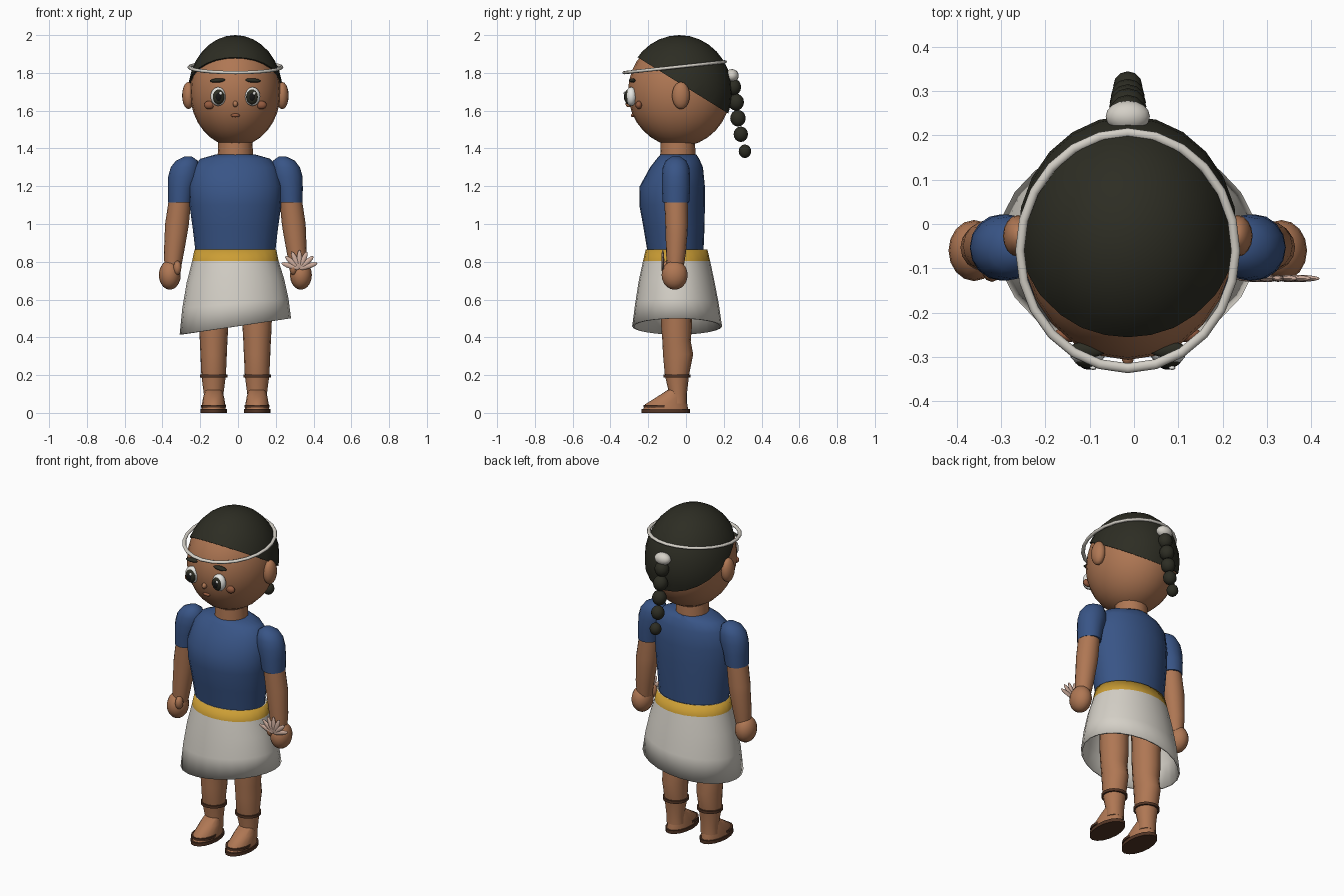
import bpy, bmesh, math
from mathutils import Matrix, Vector

if "Cube" in bpy.data.objects:
    bpy.data.objects.remove(bpy.data.objects["Cube"])

CX = -0.014  # body's symmetry plane


def mat(name, r, g, b):
    m = bpy.data.materials.new(name)
    m.diffuse_color = (r, g, b, 1)
    m.use_nodes = True
    m.node_tree.nodes["Principled BSDF"].inputs["Base Color"].default_value = m.diffuse_color
    return m


SKIN = mat("skin", 0.43, 0.185, 0.088)
BLUSH = mat("blush", 0.30, 0.105, 0.05)
HAIR = mat("hair black", 0.026, 0.026, 0.017)
BLUE = mat("shirt blue", 0.04, 0.09, 0.24)
CLOTH = mat("cloth white", 0.66, 0.63, 0.57)
GOLD = mat("belt gold", 0.60, 0.34, 0.035)
BROWN = mat("sandal brown", 0.085, 0.035, 0.018)
PETAL = mat("petal pink", 0.62, 0.42, 0.34)
WHITE = mat("eye white", 0.80, 0.80, 0.77)
PUPIL = mat("pupil black", 0.008, 0.008, 0.008)


def finish(name, bm, *mats):
    bmesh.ops.recalc_face_normals(bm, faces=bm.faces)
    me = bpy.data.meshes.new(name)
    bm.to_mesh(me)
    bm.free()
    for m in mats:
        me.materials.append(m)
    ob = bpy.data.objects.new(name, me)
    bpy.context.collection.objects.link(ob)
    return ob


def ball_mesh(loc, radii, rot_y=0, seg=16, rings=10):
    bm = bmesh.new()
    M = Matrix.Translation(loc) @ Matrix.Rotation(rot_y, 4, 'Y') @ Matrix.Diagonal((*radii, 1))
    bmesh.ops.create_uvsphere(bm, u_segments=seg, v_segments=rings, radius=1, matrix=M)
    return bm


def ball(name, loc, radii, m, **kw):
    return finish(name, ball_mesh(loc, radii, **kw), m)


def loft_mesh(rows, seg=16, caps=True):
    """rows: (centre x, centre y, z, radius x, radius y)"""
    bm = bmesh.new()
    rings = []
    for cx, cy, z, rx, ry in rows:
        rings.append([bm.verts.new((cx + rx * math.cos(2 * math.pi * i / seg),
                                    cy + ry * math.sin(2 * math.pi * i / seg), z))
                      for i in range(seg)])
    for a, b in zip(rings, rings[1:]):
        for i in range(seg):
            j = (i + 1) % seg
            bm.faces.new((a[i], a[j], b[j], b[i]))
    if caps:
        bm.faces.new(rings[0])
        bm.faces.new(rings[-1])
    return bm


def loft(name, rows, m, **kw):
    return finish(name, loft_mesh(rows, **kw), m)


# Head, neck and hair cap cut by a sloping plane
HC = Vector((CX, -0.035, 1.70))
ball("head", HC, (0.24, 0.272, 0.29), SKIN, seg=24, rings=16)
loft("neck", [(CX, -0.043, 1.33, 0.095, 0.095), (CX, -0.043, 1.45, 0.09, 0.09)], SKIN)
bm = ball_mesh(HC, (0.25, 0.28, 0.30), seg=24, rings=16)
cut = bmesh.ops.bisect_plane(bm, geom=bm.verts[:] + bm.edges[:] + bm.faces[:],
                             plane_co=(0, -0.26, 1.885), plane_no=(0, 0.62, 1), clear_inner=True)
bmesh.ops.holes_fill(bm, edges=[e for e in bm.edges if e.is_boundary], sides=0)
finish("hair_cap", bm, HAIR)

# Braid and its tie
ball("braid_tie", (CX, 0.243, 1.785), (0.05, 0.036, 0.035), CLOTH)
for i, (y, z, r) in enumerate([(0.25, 1.725, 0.042), (0.265, 1.645, 0.042), (0.275, 1.56, 0.041),
                               (0.29, 1.475, 0.038), (0.312, 1.385, 0.033)]):
    ball(f"braid_{i}", (CX, y, z), (r, r, r + 0.003), HAIR, seg=12, rings=8)

# Headband, higher at the back
bpy.ops.mesh.primitive_torus_add(major_segments=24, minor_segments=8, major_radius=0.262,
                                 minor_radius=0.011, location=(CX, -0.06, 1.83),
                                 rotation=(0.107, 0, 0))
band = bpy.context.object
band.name = "headband"
band.scale = (0.93, 1.02, 0.8)
band.data.materials.append(CLOTH)

# Face
ball("nose", (CX, -0.302, 1.635), (0.014, 0.018, 0.017), SKIN, seg=10, rings=8)
ball("mouth", (CX, -0.281, 1.575), (0.024, 0.011, 0.010), BLUSH, seg=12, rings=8)

for side, label in ((-1, "left"), (1, "right")):
    def X(d):
        return CX + side * d

    # Eye, iris, pupil, glint, brow, cheek, ear
    ball(f"eye_{label}", (X(0.091), -0.290, 1.675), (0.041, 0.030, 0.050), WHITE)
    ball(f"iris_{label}", (X(0.089), -0.306, 1.673), (0.032, 0.020, 0.040), HAIR)
    ball(f"pupil_{label}", (X(0.089), -0.314, 1.673), (0.020, 0.015, 0.026), PUPIL)
    ball(f"glint_{label}", (X(0.089) + 0.011, -0.325, 1.692), (0.008, 0.005, 0.009), WHITE, seg=8, rings=6)
    ball(f"brow_{label}", (X(0.092), -0.284, 1.76), (0.044, 0.018, 0.011), HAIR, rot_y=side * 0.06, seg=12, rings=8)
    ball(f"cheek_{label}", (X(0.138), -0.250, 1.63), (0.028, 0.018, 0.022), BLUSH, seg=12, rings=8)
    ball(f"ear_{label}", (X(0.248), -0.027, 1.68), (0.034, 0.047, 0.072), SKIN)

    # Sleeve, arm, hand, thumb
    loft(f"sleeve_{label}", [(X(d), -0.053, z, rx, ry) for d, z, rx, ry in (
        (0.25, 1.357, 0.02, 0.022), (0.257, 1.335, 0.058, 0.055), (0.266, 1.30, 0.076, 0.07),
        (0.274, 1.25, 0.082, 0.075), (0.286, 1.19, 0.071, 0.075), (0.292, 1.115, 0.064, 0.07))], BLUE)
    loft(f"arm_{label}", [(X(d), y, z, rx, ry) for d, y, z, rx, ry in (
        (0.292, -0.053, 1.14, 0.059, 0.062), (0.309, -0.05, 1.0, 0.063, 0.06),
        (0.314, -0.05, 0.95, 0.060, 0.058), (0.325, -0.053, 0.85, 0.053, 0.053),
        (0.332, -0.057, 0.76, 0.043, 0.043))], SKIN)
    ball(f"hand_{label}", (X(0.347), -0.06, 0.73), (0.058, 0.069, 0.078), SKIN)
    ball(f"thumb_{label}", (X(0.307), -0.105, 0.768), (0.022, 0.026, 0.038), SKIN, seg=10, rings=8)

    # Leg, foot, sandal
    loft(f"leg_{label}", [(X(0.115), y, z, rx, ry) for y, z, rx, ry in (
        (-0.05, 0.80, 0.085, 0.085), (-0.05, 0.45, 0.077, 0.081), (-0.05, 0.38, 0.073, 0.075),
        (-0.042, 0.31, 0.070, 0.080), (-0.048, 0.20, 0.065, 0.064), (-0.042, 0.10, 0.052, 0.047),
        (-0.042, 0.05, 0.052, 0.047))], SKIN)
    loft(f"foot_{label}", [(X(0.115), y, z, rx, ry) for y, z, rx, ry in (
        (-0.108, 0.012, 0.064, 0.120), (-0.105, 0.045, 0.062, 0.112),
        (-0.078, 0.085, 0.055, 0.075), (-0.055, 0.12, 0.045, 0.045))], SKIN)
    loft(f"sole_{label}", [(X(0.115), -0.108, z, 0.070, 0.128) for z in (0, 0.02)], BROWN)
    loft(f"toe_strap_{label}", [(X(0.115), -0.140, z, 0.066, 0.084) for z in (0.028, 0.042)], BROWN)
    loft(f"ankle_strap_{label}", [(X(0.115), -0.047, z, 0.073, 0.072) for z in (0.188, 0.204)], BROWN)

# Shirt body: z, half width, front y, back y
loft("shirt", [(CX, (f + b) / 2, z, rx, (b - f) / 2) for z, rx, f, b in (
    (1.368, 0.105, -0.135, 0.055), (1.345, 0.185, -0.155, 0.07), (1.30, 0.225, -0.19, 0.09),
    (1.20, 0.247, -0.245, 0.10), (1.10, 0.243, -0.247, 0.10), (0.98, 0.226, -0.225, 0.098),
    (0.80, 0.205, -0.195, 0.09))], BLUE, seg=24)

# Skirt with slanted hem and gold waist, as a thin shell
bm = loft_mesh([(CX, -0.05, 0.866, 0.216, 0.163), (CX, -0.05, 0.803, 0.229, 0.178),
                (CX, -0.05, 0.70, 0.258, 0.200), (CX, -0.048, 0.58, 0.281, 0.221),
                (CX, -0.047, 0.458, 0.295, 0.238)], seg=24, caps=False)
for v in bm.verts:
    v.co.z += 0.145 * (v.co.x - CX) * max(0, min(1, (0.80 - v.co.z) / 0.34))
for f in bm.faces:
    f.material_index = int(f.calc_center_median().z > 0.80)
skirt = finish("skirt", bm, CLOTH, GOLD)
sol = skirt.modifiers.new("shell", 'SOLIDIFY')
sol.thickness = 0.01
sol.material_offset = -1
sol.material_offset_rim = -1

# Flower held in one hand
for i in range(7):
    a = math.radians(-72 + 24 * i)
    d = Vector((math.sin(a), -0.1, math.cos(a)))
    ball(f"petal_{i}", Vector((0.325, -0.118, 0.762)) + d * 0.05, (0.014, 0.008, 0.050), PETAL,
         rot_y=a, seg=8, rings=8)

# Smooth shading with sharp rims
bpy.ops.object.select_all(action='SELECT')
bpy.context.view_layer.objects.active = skirt
bpy.ops.object.shade_smooth_by_angle(angle=math.radians(50))
